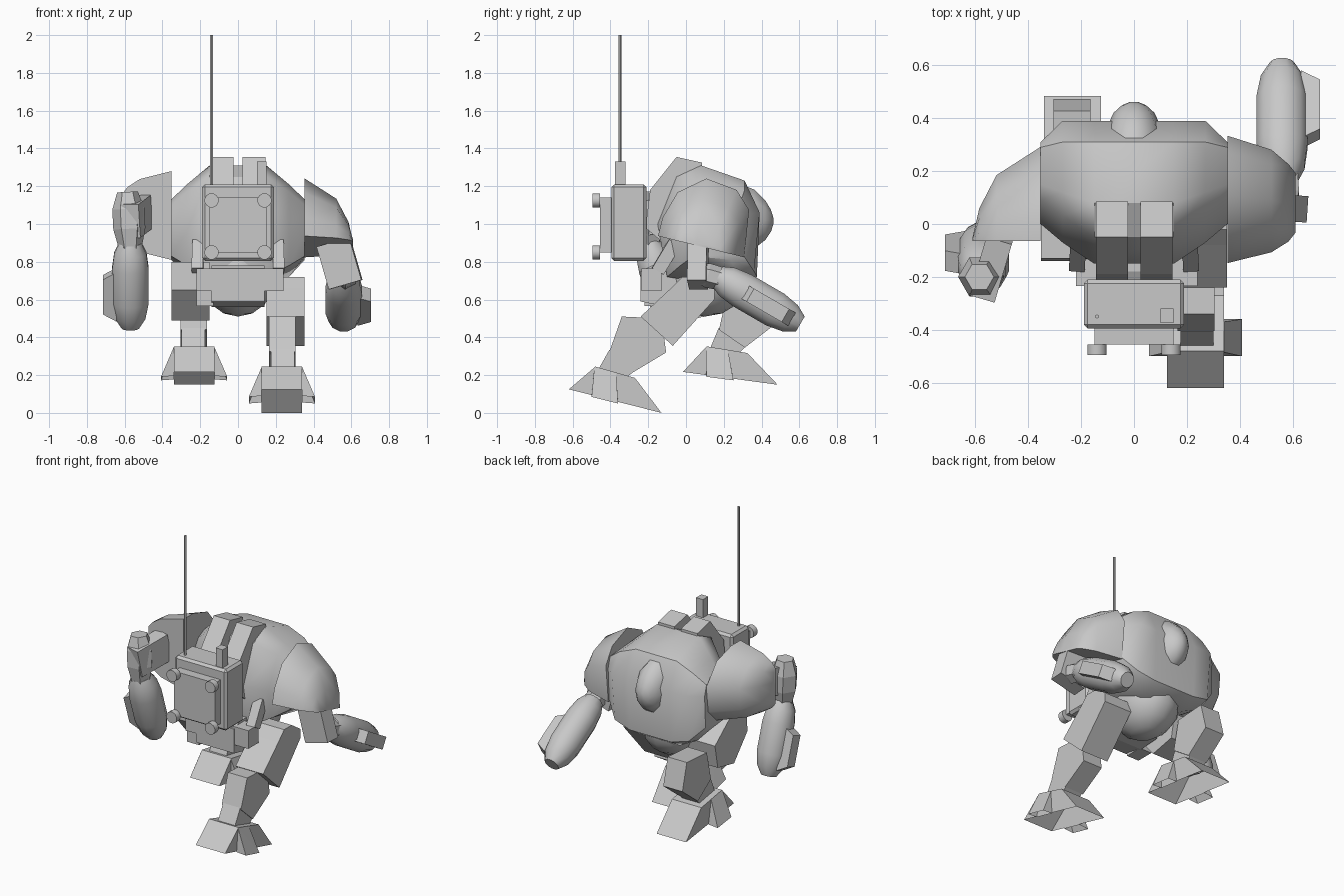
import bpy, bmesh, math
from mathutils import Vector, Matrix

cube = bpy.data.objects.get("Cube")
if cube:
    bpy.data.objects.remove(cube, do_unlink=True)

GREY = (0.58, 0.58, 0.58, 1)
grey = bpy.data.materials.new("plain_grey")
grey.use_nodes = True
grey.diffuse_color = GREY
grey.node_tree.nodes["Principled BSDF"].inputs["Base Color"].default_value = GREY


def finish(name, bm, smooth=None, hollow=False):
    bmesh.ops.recalc_face_normals(bm, faces=bm.faces)
    if hollow:  # leave the underside open
        bm.normal_update()
        soles = [f for f in bm.faces if f.normal.z < -.6]
        bmesh.ops.delete(bm, geom=soles, context="FACES")
    mesh = bpy.data.meshes.new(name)
    bm.to_mesh(mesh)
    bm.free()
    mesh.materials.append(grey)
    obj = bpy.data.objects.new(name, mesh)
    bpy.context.collection.objects.link(obj)
    if smooth:
        bpy.ops.object.select_all(action="DESELECT")
        obj.select_set(True)
        bpy.context.view_layer.objects.active = obj
        bpy.ops.object.shade_smooth_by_angle(angle=math.radians(smooth))


def loft(name, rings, smooth=None, hollow=False):
    """Skin a list of equal-sized point rings and cap both ends."""
    bm = bmesh.new()
    rows = [[bm.verts.new(p) for p in ring] for ring in rings]
    n = len(rows[0])
    for a, b in zip(rows, rows[1:]):
        for i in range(n):
            j = (i + 1) % n
            bm.faces.new((a[i], a[j], b[j], b[i]))
    bm.faces.new(rows[0])
    bm.faces.new(rows[-1])
    finish(name, bm, smooth, hollow)


def prism(name, profile, x0, x1, hollow=False):
    loft(name, [[(x, y, z) for y, z in profile] for x in (x0, x1)], None, hollow)


def hull(name, points, hollow=False):
    bm = bmesh.new()
    for p in points:
        bm.verts.new(p)
    bmesh.ops.convex_hull(bm, input=bm.verts)
    finish(name, bm, None, hollow)


def box(name, low, high, bevel=0):
    low, high = Vector(low), Vector(high)
    bm = bmesh.new()
    bmesh.ops.create_cube(bm, size=1, matrix=Matrix.Translation((low + high) / 2)
                          @ Matrix.Diagonal((*(high - low), 1)))
    if bevel:
        bmesh.ops.bevel(bm, geom=bm.edges[:], offset=bevel, segments=1, affect="EDGES")
    finish(name, bm)


def along(p, q):
    """Frame at p whose local z runs towards q."""
    p, q = Vector(p), Vector(q)
    d = q - p
    return Matrix.Translation(p) @ d.to_track_quat("Z", "Y").to_matrix().to_4x4(), d.length


def beam(name, p, q, w, h):
    frame, length = along(p, q)
    corners = [(-w / 2, -h / 2), (w / 2, -h / 2), (w / 2, h / 2), (-w / 2, h / 2)]
    loft(name, [[frame @ Vector((x, y, z)) for x, y in corners] for z in (0, length)])


def turned(name, p, q, profile, sides=12, smooth=50):
    """Round part along p-q; profile holds (fraction of length, radius)."""
    frame, length = along(p, q)
    angles = [math.tau * (i + 0.5) / sides for i in range(sides)]
    loft(name, [[frame @ Vector((r * math.cos(a), r * math.sin(a), t * length))
                 for a in angles] for t, r in profile], smooth)


# Main shell: side profiles at growing distance from the middle
STATIONS = [
    (.15, [(-.15, 1), (-.05, 1.25), (.08, 1.31), (.31, 1.23), (.39, 1.06),
           (.375, .72), (.28, .66), (-.1, .72)]),
    (.27, [(-.07, .97), (.03, 1.17), (.12, 1.21), (.31, 1.18), (.39, 1.06),
           (.36, .75), (.27, .72), (-.03, .78)]),
    (.353, [(0, .96), (.09, 1.1), (.15, 1.13), (.29, 1.12), (.31, 1.05),
            (.3, .84), (.24, .81), (.04, .83)])]
rings = [[(s * x, y, z) for y, z in pts]
         for s, order in ((-1, STATIONS[::-1]), (1, STATIONS)) for x, pts in order]
loft("main_shell", rings, 40)
bm = bmesh.new()
bmesh.ops.create_uvsphere(bm, u_segments=12, v_segments=8, radius=1,
                          matrix=Matrix.Translation((0, .1, .73))
                          @ Matrix.Diagonal((.2, .24, .22, 1)))
finish("belly", bm, 60)

# Pointed dome on the rear panel
DOME = [(.31, .115, .18), (.36, .105, .165), (.42, .078, .11), (.45, .045, .06), (.462, .015, .02)]
loft("rear_dome", [[(rx * math.cos(a), y, 1.03 - (y - .32) * .1 + rz * math.sin(a))
                    for a in [math.tau * i / 10 for i in range(10)]] for y, rx, rz in DOME], 50)

# Carrying pack with plate, knobs and aerial
box("pack", (-.19, -.395, .805), (.19, -.21, 1.21), .015)
box("pack_plate", (-.15, -.455, .85), (.15, -.39, 1.14))
for x in (-.14, .14):
    for z in (.85, 1.125):
        turned("pack_knob", (x, -.455, z), (x, -.495, z), [(0, .038), (1, .038)])
box("pack_post", (.1, -.375, 1.2), (.15, -.32, 1.33))
turned("aerial", (-.14, -.35, 1.2), (-.14, -.35, 2), [(0, .008), (1, .008)], 6)
for x in (-.083, .085):
    prism("pack_strap", [(.085, 1.325), (-.05, 1.355), (-.19, 1.18), (-.215, .98),
                         (-.12, .9), (.085, 1.1)], x - .06, x + .06)

# Hip block, axle and links
prism("hip_block", [(-.24, .59), (-.24, .75), (-.18, .78), (.05, .78), (.05, .57), (-.1, .56)],
      -.14, .14)
box("hip_axle", (-.22, -.235, .645), (.24, -.13, .765))
box("hip_joint", (-.22, -.22, .565), (-.13, -.1, .75))
for s in (-1, 1):
    beam("hip_link", (s * .21, -.06, .9), (s * .215, -.15, .75), .06, .07)

# Shoulder guards and upper arms share one shape, each side swung differently
GUARD = [(-.235, 0), (-.235, .1), (-.19, .25), (-.06, .357), (.11, .337), (.2, .25), (.235, 0)]
for name, s, cy, cz, up in (("left", 1, .08, .88, (.24, .97)), ("right", -1, -.065, 1.045, (1, 0))):
    def swung(x, t, w):
        return s * x, cy + t * up[1] + w * up[0], cz - t * up[0] + w * up[1]
    loft(name + "_shoulder_guard",
         [[swung(x, kt * t, kw * w) for t, w in GUARD] for x, kt, kw in
          ((.353, 1, 1), (.52, .82, .7), (.585, .64, .35), (.61, .5, .05))], 40)
    beam(name + "_upper_arm", swung(.505, -.02, .02), swung(.57, .03, -.2), .1, .18)

# Elbows and forearms
turned("left_elbow", (.57, .07, .74), (.565, .22, .7), [(0, .05), (.3, .065), (1, .06)], 6, None)
turned("right_elbow", (-.585, -.2, 1.17), (-.57, -.2, .87),
       [(0, .055), (.3, .085), (.65, .085), (1, .06)], 6, None)
FOREARM = [(0, .06), (.12, .088), (.3, .1), (.7, .1), (.88, .083), (1, .048)]
for name, s, p, q in (("left", 1, (.56, .165, .725), (.56, .605, .47)),
                      ("right", -1, (-.57, -.2, .9), (-.57, -.05, .45))):
    turned(name + "_forearm", p, q, FOREARM)
    p, q = Vector(p), Vector(q)
    off = Vector((s * .108, 0, 0))
    frame, length = along(p.lerp(q, .32) + off, p.lerp(q, .9) + off)
    hull(name + "_forearm_plate", [frame @ Vector((x, y, z)) for x in (-.036, .036)
         for y in (-.04, .04) for z in ((0, length) if x * s * frame[0][0] < 0
                                        else (.04, length - .04))])

# Legs: the right lower leg is the left one mirrored, swung and moved back
HEEL = Vector((-.62, .125))
SWING = math.radians(6.6)


def pose(side, y, z):
    if side > 0:
        return y, z
    d = Vector((y, z)) - HEEL
    c, s = math.cos(SWING), math.sin(SWING)
    return -.016 + d.x * c - d.y * s, .217 + d.x * s + d.y * c


SHIN = [(-.34, .51), (-.13, .5), (-.105, .32), (-.28, .215), (-.405, .325)]
ANKLE = [(-.405, .335), (-.28, .215), (-.34, .17), (-.47, .22)]
FOOT = [(-.62, .125), (-.48, .245), (-.27, .185), (-.13, 0)]
CLAW = [(0, -.485, .242), (0, -.37, .212), (.068, -.5, .085), (.068, -.36, .05),
        (0, -.5, .09), (0, -.36, .055)]
THIGHS = {1: [(-.24, .51), (-.08, .66), (-.02, .72), (.06, .72), (.15, .66), (.15, .6),
              (-.07, .355)],
          -1: [(-.13, .8), (.05, .8), (.2, .68), (.17, .525), (0, .49), (-.14, .65)]}
for name, side in (("left", 1), ("right", -1)):
    prism(name + "_thigh", THIGHS[side], side * .15, side * .352)
    for part, profile, x0, x1 in (("shin", SHIN, .165, .305), ("ankle", ANKLE, .175, .3),
                                  ("foot", FOOT, .125, .34)):
        prism(f"{name}_{part}", [pose(side, y, z) for y, z in profile],
              side * x0, side * x1, part == "foot")
    for out in (-1, 1):
        hull(name + "_foot_claw", [(side * (.2325 + out * (.1075 + x)), *pose(side, y, z))
                                   for x, y, z in CLAW], True)
